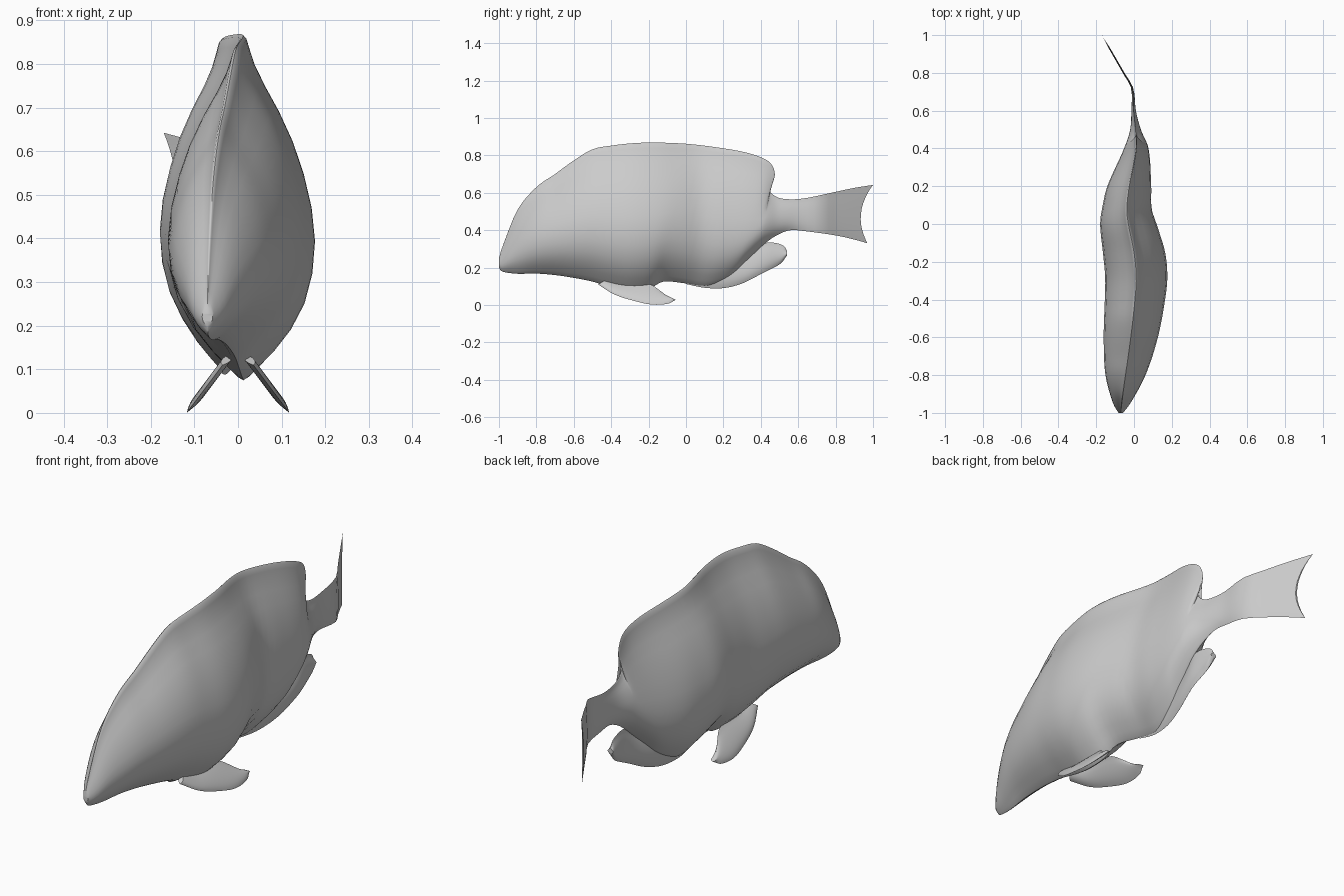
import bpy
import math

old = bpy.data.objects.get("Cube")
if old:
    bpy.data.objects.remove(old, do_unlink=True)

grey = bpy.data.materials.new("plain_grey")
grey.use_nodes = True
colour = (0.6, 0.6, 0.6, 1)
grey.diffuse_color = colour
grey.node_tree.nodes["Principled BSDF"].inputs["Base Color"].default_value = colour


def curve(rows, key):
    """Smooth interpolation of rows whose first entry is the key."""
    last = len(rows) - 1
    key = min(max(key, rows[0][0]), rows[last][0])
    i = 0
    while i < last - 1 and key > rows[i + 1][0]:
        i += 1

    def slope(k, col):
        a, b = rows[max(k - 1, 0)], rows[min(k + 1, last)]
        return (b[col] - a[col]) / (b[0] - a[0])

    span = rows[i + 1][0] - rows[i][0]
    u = (key - rows[i][0]) / span
    result = []
    for col in range(1, len(rows[0])):
        p, q = rows[i][col], rows[i + 1][col]
        m, n = slope(i, col) * span, slope(i + 1, col) * span
        c = 3 * (q - p) - 2 * m - n
        d = 2 * (p - q) + m + n
        result.append(p + u * (m + u * (c + u * d)))
    return result


# Lens section: height fraction, share of the half width
LENS = [(0, .03), (.1, .5), (.2, .82), (.33, .99), (.44, 1), (.56, .9),
        (.69, .7), (.78, .5), (.9, .19), (1, .03)]

# Swimming bend: y, centre x, half width
BEND = [(-1, -.07, .012), (-.95, -.065, .045), (-.8, -.045, .105),
        (-.6, -.017, .142), (-.4, .005, .158), (-.28, .012, .163),
        (-.15, 0, .163), (0, -.03, .148), (.08, -.038, .13),
        (.2, -.025, .115), (.4, .012, .064), (.5, .008, .028),
        (.6, -.002, .012), (.72, -.01, .006), (.8, -.055, .005),
        (1, -.17, .004)]


def loft(name, stations, centre, half, dent=0, steps=4, rows=16):
    """Skin lens sections standing between a lower and an upper edge."""
    keyed = [(i, *s) for i, s in enumerate(stations)]
    count = (len(stations) - 1) * steps + 1
    verts, faces = [], []
    ring = 2 * rows
    for s in range(count):
        yb, zb, yt, zt = curve(keyed, s / steps)
        for k in range(ring):
            side = 1 if k <= rows else -1
            t = (k if k <= rows else ring - k) / rows
            t = (1 - math.cos(math.pi * t)) / 2
            y, z = yb + (yt - yb) * t, zb + (zt - zb) * t
            w = 0 if k in (0, rows) else half(y) * curve(LENS, t)[0]
            y -= dent * 4 * t * (1 - t) * min(max((y - .75) / .23, 0), 1)
            verts.append((centre(y, z) + side * w, y, z))
    for s in range(count - 1):
        for k in range(ring):
            a, b = s * ring + k, s * ring + (k + 1) % ring
            faces.append((a, a + ring, b + ring, b))
    # Close both ends with strips between the two flanks
    for base, flip in ((0, False), ((count - 1) * ring, True)):
        for k in range(rows):
            quad = [base + k, base + k + 1, base + (ring - k - 1) % ring,
                    base + (ring - k) % ring]
            quad = list(dict.fromkeys(quad))
            faces.append(quad[::-1] if flip else quad)
    mesh = bpy.data.meshes.new(name)
    mesh.from_pydata(verts, [], faces)
    mesh.materials.append(grey)
    mesh.update()
    obj = bpy.data.objects.new(name, mesh)
    bpy.context.collection.objects.link(obj)
    bpy.ops.object.select_all(action='DESELECT')
    obj.select_set(True)
    bpy.context.view_layer.objects.active = obj
    bpy.ops.object.mode_set(mode='EDIT')
    bpy.ops.mesh.select_all(action='SELECT')
    bpy.ops.mesh.normals_make_consistent(inside=False)
    bpy.ops.object.mode_set(mode='OBJECT')
    bpy.ops.object.shade_smooth_by_angle(angle=math.radians(45))
    return obj


def spine(y, z):
    return curve(BEND, y)[0]


# Body with dorsal fin and tail: lower y, z and upper y, z
BODY = [(-1, .2, -1, .25), (-.98, .178, -.98, .315), (-.9, .167, -.9, .51),
        (-.8, .168, -.8, .63), (-.7, .16, -.7, .7), (-.6, .145, -.6, .773),
        (-.5, .125, -.5, .832), (-.4, .095, -.4, .852),
        (-.3, .075, -.27, .866), (-.2, .085, -.14, .868),
        (-.12, .125, 0, .862), (0, .115, .15, .845), (.1, .1, .3, .82),
        (.18, .12, .4, .79), (.25, .16, .455, .755), (.31, .22, .475, .7),
        (.37, .28, .462, .65), (.43, .335, .448, .61), (.49, .375, .49, .575),
        (.56, .4, .56, .565), (.65, .393, .65, .573), (.8, .372, .8, .605),
        (.9, .35, .9, .626), (.97, .33, 1, .642)]
loft("body", BODY, spine, lambda y: curve(BEND, y)[1], dent=.05)

# Anal fin under the rear of the body
ANAL = [(0, .112, .1, .3), (.1, .092, .2, .3), (.2, .09, .29, .28),
        (.3, .115, .36, .29), (.4, .165, .42, .33), (.47, .2, .47, .333),
        (.51, .225, .52, .318), (.54, .265, .54, .29)]
loft("anal_fin", ANAL, spine, lambda y: .014)

# Pair of splayed pelvic fins
PELVIC = [(-.47, .11, -.42, .14), (-.38, .055, -.35, .12),
          (-.27, .02, -.25, .12), (-.18, .002, -.19, .11),
          (-.1, .006, -.15, .085), (-.065, .022, -.11, .055),
          (-.055, .028, -.08, .04)]
for name, side in (("left_pelvic_fin", 1), ("right_pelvic_fin", -1)):
    loft(name, PELVIC, lambda y, z: side * (.05 + .75 * (.09 - z)),
         lambda y: .011)
